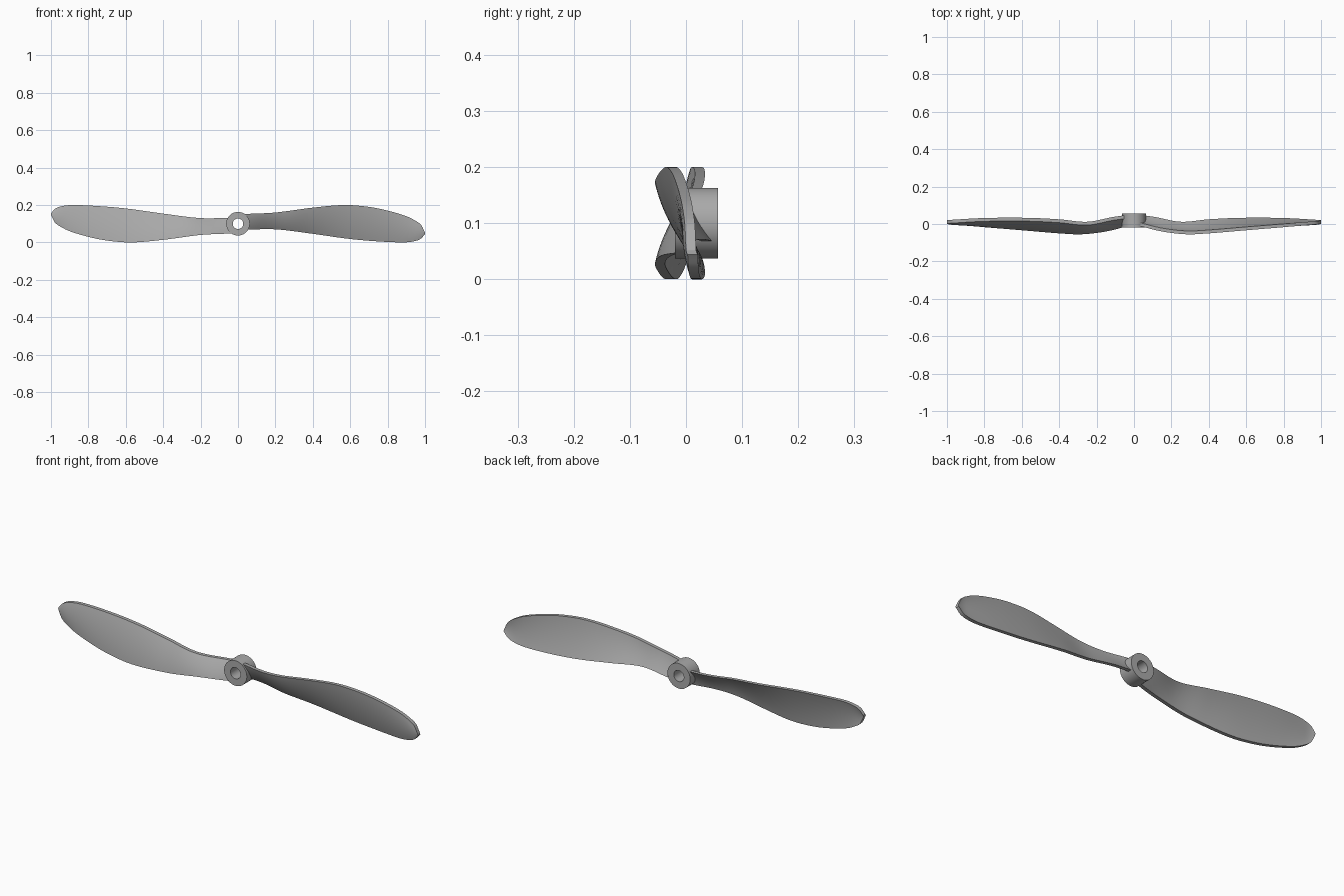
import bpy, bmesh, math

cube = bpy.data.objects.get("Cube")
if cube:
    bpy.data.objects.remove(cube)

AXIS_Z = 0.1
CHORD_STEPS = 10
THICKNESS = 0.018
CAMBER = 0.006

grey = bpy.data.materials.new("plain grey")
grey.use_nodes = True
grey.diffuse_color = (0.4, 0.4, 0.4, 1)
grey.node_tree.nodes["Principled BSDF"].inputs["Base Color"].default_value = grey.diffuse_color


def finish(bm, name):
    bmesh.ops.recalc_face_normals(bm, faces=bm.faces)
    mesh = bpy.data.meshes.new(name)
    bm.to_mesh(mesh)
    bm.free()
    mesh.materials.append(grey)
    obj = bpy.data.objects.new(name, mesh)
    bpy.context.collection.objects.link(obj)
    bpy.ops.object.select_all(action='DESELECT')
    obj.select_set(True)
    bpy.context.view_layer.objects.active = obj
    bpy.ops.object.shade_smooth_by_angle(angle=math.radians(35))
    return obj


def smooth_curve(points, x):
    """Cubic interpolation through (x, value) points."""
    last = len(points) - 1

    def slope(i):
        a, b = points[max(i - 1, 0)], points[min(i + 1, last)]
        return (b[1] - a[1]) / (b[0] - a[0])

    i = 0
    while i < last - 1 and x > points[i + 1][0]:
        i += 1
    (x0, v0), (x1, v1) = points[i], points[i + 1]
    h = x1 - x0
    t = (x - x0) / h
    return ((2*t**3 - 3*t**2 + 1) * v0 + (t**3 - 2*t**2 + t) * h * slope(i)
            + (3*t**2 - 2*t**3) * v1 + (t**3 - t**2) * h * slope(i + 1))


# Blade outline: height of the upper and lower edge along the span
upper_z = [(0.035, 0.152), (0.2, 0.16), (0.4, 0.186), (0.57, 0.2), (0.7, 0.19),
           (0.8, 0.17), (0.9, 0.14), (0.95, 0.115), (0.98, 0.092), (1.0, 0.052)]
lower_z = [(0.035, 0.068), (0.2, 0.07), (0.4, 0.046), (0.57, 0.022), (0.7, 0.009),
           (0.87, 0.0), (0.93, 0.004), (0.975, 0.018), (1.0, 0.044)]
# Twist: depth of the front face at both edges
upper_y = [(0.035, -0.012), (0.15, -0.04), (0.28, -0.055), (0.4, -0.05),
           (0.57, -0.036), (0.8, -0.017), (1.0, 0.0)]
lower_y = [(0.035, 0.03), (0.11, 0.02), (0.25, -0.006), (0.4, 0.007),
           (0.57, 0.015), (0.8, 0.014), (1.0, 0.003)]


# Blade: a twisted loft with a thin, square-edged cambered section
def make_blade(name, side):
    bm = bmesh.new()
    rings = []
    stations = [0.035 + 0.865 * i / 36 for i in range(37)]
    stations += [0.9 + 0.1 * math.sin(math.pi / 2 * i / 12) for i in range(1, 13)]
    for x in stations:
        zt, zb = smooth_curve(upper_z, x), smooth_curve(lower_z, x)
        yt, yb = smooth_curve(upper_y, x), smooth_curve(lower_y, x)
        front, back = [], []
        for j in range(CHORD_STEPS + 1):
            t = j / CHORD_STEPS
            z = (zb + (zt - zb) * t - AXIS_Z) * side + AXIS_Z
            y = yb + (yt - yb) * t - CAMBER * 4 * t * (1 - t) * min(1, (zt - zb) / 0.1)
            front.append(bm.verts.new((x * side, y, z)))
            back.append(bm.verts.new((x * side, y + THICKNESS, z)))
        rings.append(front + back[::-1])
    for a, b in zip(rings, rings[1:]):
        for j in range(len(a)):
            k = (j + 1) % len(a)
            bm.faces.new((a[j], a[k], b[k], b[j]))
    bm.faces.new(rings[0])
    bm.faces.new(rings[-1])
    return finish(bm, name)


make_blade("left_blade", 1)
make_blade("right_blade", -1)

# Hub: a rectangular profile swept round the shaft hole
bm = bmesh.new()
profile = [(0.028, -0.02), (0.063, -0.02), (0.063, 0.057), (0.028, 0.057)]
segments = 64
rings = []
for i in range(segments):
    a = 2 * math.pi * i / segments
    rings.append([bm.verts.new((r * math.cos(a), y, AXIS_Z + r * math.sin(a)))
                  for r, y in profile])
for i in range(segments):
    a, b = rings[i], rings[(i + 1) % segments]
    for j in range(4):
        k = (j + 1) % 4
        bm.faces.new((a[j], a[k], b[k], b[j]))
finish(bm, "hub")
